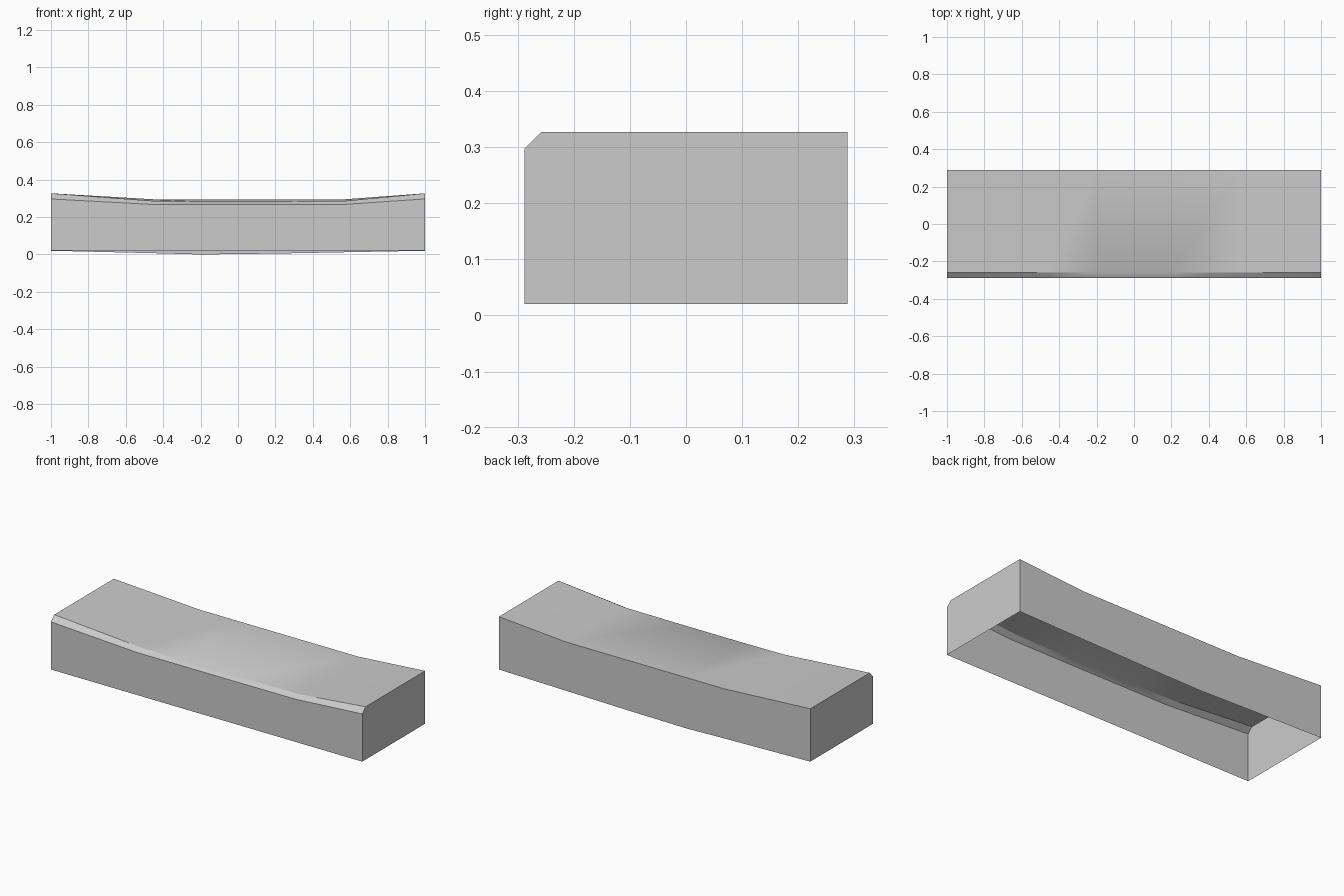
import bpy
import bmesh

cube = bpy.data.objects.get("Cube")
if cube:
    bpy.data.objects.remove(cube, do_unlink=True)

# Single flat grey
GREY = (0.6, 0.6, 0.6, 1.0)
grey = bpy.data.materials.new("plain grey")
grey.use_nodes = True
grey.diffuse_color = GREY
grey.node_tree.nodes["Principled BSDF"].inputs["Base Color"].default_value = GREY

FRONT, LIP, BACK = -0.288, -0.258, 0.288
FOOT = 0.02

# Stations along x: front edge, chamfer edge, back top, back bottom heights
stations = [
    (-1.0, 0.297, 0.327, 0.327, FOOT),
    (-0.45, 0.267, 0.286, 0.295, 0.007),
    (-0.2, 0.267, 0.284, 0.295, 0.0),
    (0.2, 0.267, 0.284, 0.295, 0.005),
    (0.57, 0.268, 0.286, 0.295, 0.012),
    (1.0, 0.297, 0.327, 0.327, FOOT),
]


def section(bm, x, front_z, lip_z, back_z, base_z):
    """Open cross-section from the front foot over the top to the back foot."""
    profile = [(FRONT, FOOT), (FRONT, front_z), (LIP, lip_z),
               (BACK, back_z), (BACK, base_z)]
    return [bm.verts.new((x, y, z)) for y, z in profile]


# Shell lofted through the sections, closed at both ends, open underneath
bm = bmesh.new()
rings = [section(bm, *s) for s in stations]
for a, b in zip(rings, rings[1:]):
    for i in range(len(a) - 1):
        bm.faces.new((a[i], b[i], b[i + 1], a[i + 1]))
bm.faces.new(rings[0])
bm.faces.new(rings[-1][::-1])
bmesh.ops.recalc_face_normals(bm, faces=bm.faces)
bm.normal_update()
if sum(f.normal.z for f in bm.faces) < 0:
    bmesh.ops.reverse_faces(bm, faces=bm.faces)

mesh = bpy.data.meshes.new("curved_block")
bm.to_mesh(mesh)
bm.free()
mesh.materials.append(grey)
block = bpy.data.objects.new("curved_block", mesh)
bpy.context.collection.objects.link(block)

# Smooth the gentle sweep while keeping the corners sharp
bpy.ops.object.select_all(action="DESELECT")
block.select_set(True)
bpy.context.view_layer.objects.active = block
bpy.ops.object.shade_smooth_by_angle(angle=0.5)
